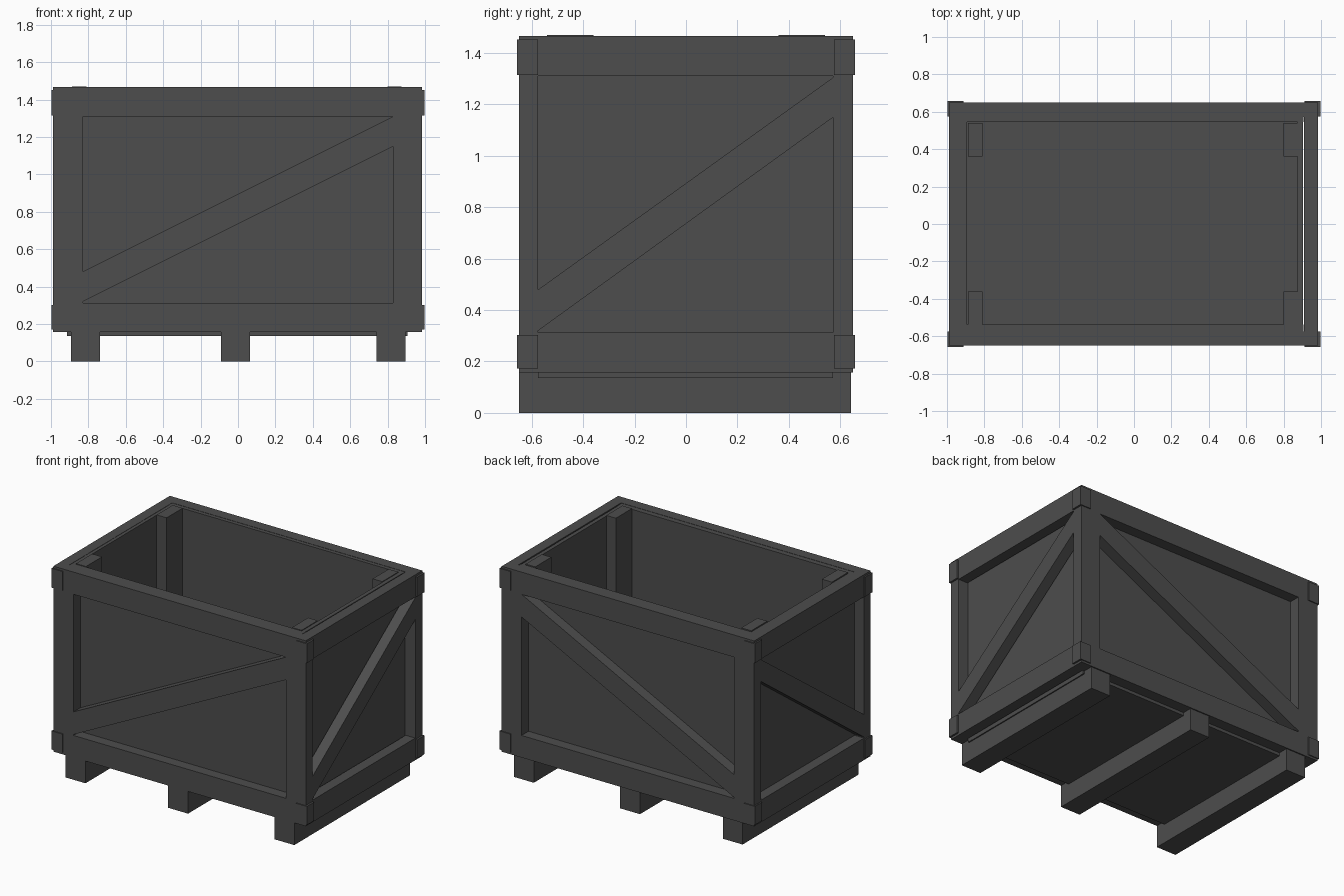
import bpy, bmesh

if "Cube" in bpy.data.objects:
    bpy.data.objects.remove(bpy.data.objects["Cube"])

# Dark charcoal paint for every part
dark = bpy.data.materials.new("dark_paint")
dark.diffuse_color = (0.075, 0.075, 0.075, 1)
dark.use_nodes = True
dark.node_tree.nodes["Principled BSDF"].inputs["Base Color"].default_value = dark.diffuse_color


def prism(name, pts, axis, a, b):
    """Extrude a 2D outline (u, z) along 'x' or 'y' from a to b."""
    bm = bmesh.new()
    rings = []
    for d in (a, b):
        rings.append([bm.verts.new((d, u, z) if axis == 'x' else (u, d, z)) for u, z in pts])
    n = len(pts)
    bm.faces.new(rings[0])
    bm.faces.new(rings[1][::-1])
    for i in range(n):
        j = (i + 1) % n
        bm.faces.new((rings[0][i], rings[1][i], rings[1][j], rings[0][j]))
    bmesh.ops.recalc_face_normals(bm, faces=bm.faces)
    mesh = bpy.data.meshes.new(name)
    bm.to_mesh(mesh)
    bm.free()
    mesh.materials.append(dark)
    ob = bpy.data.objects.new(name, mesh)
    bpy.context.collection.objects.link(ob)
    return ob


def box(name, x, y, z):
    x0, x1 = sorted(x)
    return prism(name, [(x0, z[0]), (x1, z[0]), (x1, z[1]), (x0, z[1])], 'y', *sorted(y))


LOW, HIGH = (0.157, 0.313), (1.31, 1.467)   # bottom and top rail heights

# Runners under the crate
for i, x in enumerate((-0.892, -0.09, 0.74)):
    box(f"runner_{i + 1}", (x, x + 0.155), (-0.65, 0.642), (0, 0.157))

# Floor
box("floor", (-0.89, 0.875), (-0.54, 0.545), (0.135, 0.16))

# Long walls: panel, rails, posts and diagonal brace
for side, s, outer, mid, inner in (("front", -1, 0.65, 0.575, 0.538),
                                   ("back", 1, 0.65, 0.572, 0.545)):
    box(side + "_panel", (-0.915, 0.905), (s * mid, s * inner), (0.135, 1.465))
    ys = (s * outer, s * mid)
    for label, z in (("bottom", LOW), ("top", HIGH)):
        box(f"{side}_{label}_rail", (-0.988, 0.985), ys, z)
    for label, x in (("left", (-0.988, -0.83)), ("right", (0.83, 0.985))):
        box(f"{side}_{label}_post", x, ys, (LOW[1], HIGH[0]))
    prism(side + "_brace", [(-0.83, 0.32), (0.83, 1.15), (0.83, 1.31), (-0.83, 0.48)],
          'y', *ys)

# Short walls: panel, rails and diagonal brace
for side, outer, mid, inner in (("left", -0.988, -0.915, -0.892),
                                ("right", 0.985, 0.91, 0.875)):
    panel_edge = 0.903 if side == "right" else mid
    box(side + "_panel", (panel_edge, inner), (-0.575, 0.562), (0.135, 1.465))
    for label, z in (("bottom", LOW), ("top", HIGH)):
        box(f"{side}_{label}_rail", (outer, mid), (-0.575, 0.572), z)
    prism(side + "_brace", [(-0.575, 0.32), (0.572, 1.15), (0.572, 1.305), (-0.575, 0.48)],
          'x', outer, mid)

# Inner cleats and thin corner brackets
for sx, xn in ((-1, "left"), (1, "right")):
    for sy, yn in ((-1, "front"), (1, "back")):
        cx = (-0.888, -0.81) if sx < 0 else (0.80, 0.875)
        box(f"{yn}_{xn}_cleat", cx, (sy * 0.36, sy * 0.54), (0.16, 1.47))
        for label, z in (("lower", (0.172, 0.303)), ("upper", (1.315, 1.452))):
            name = f"{yn}_{xn}_{label}_bracket"
            box(name + "_face", (sx * 0.912, sx * 0.998), (sy * 0.645, sy * 0.657), z)
            box(name + "_end", (sx * 0.983, sx * 0.998), (sy * 0.575, sy * 0.645), z)
